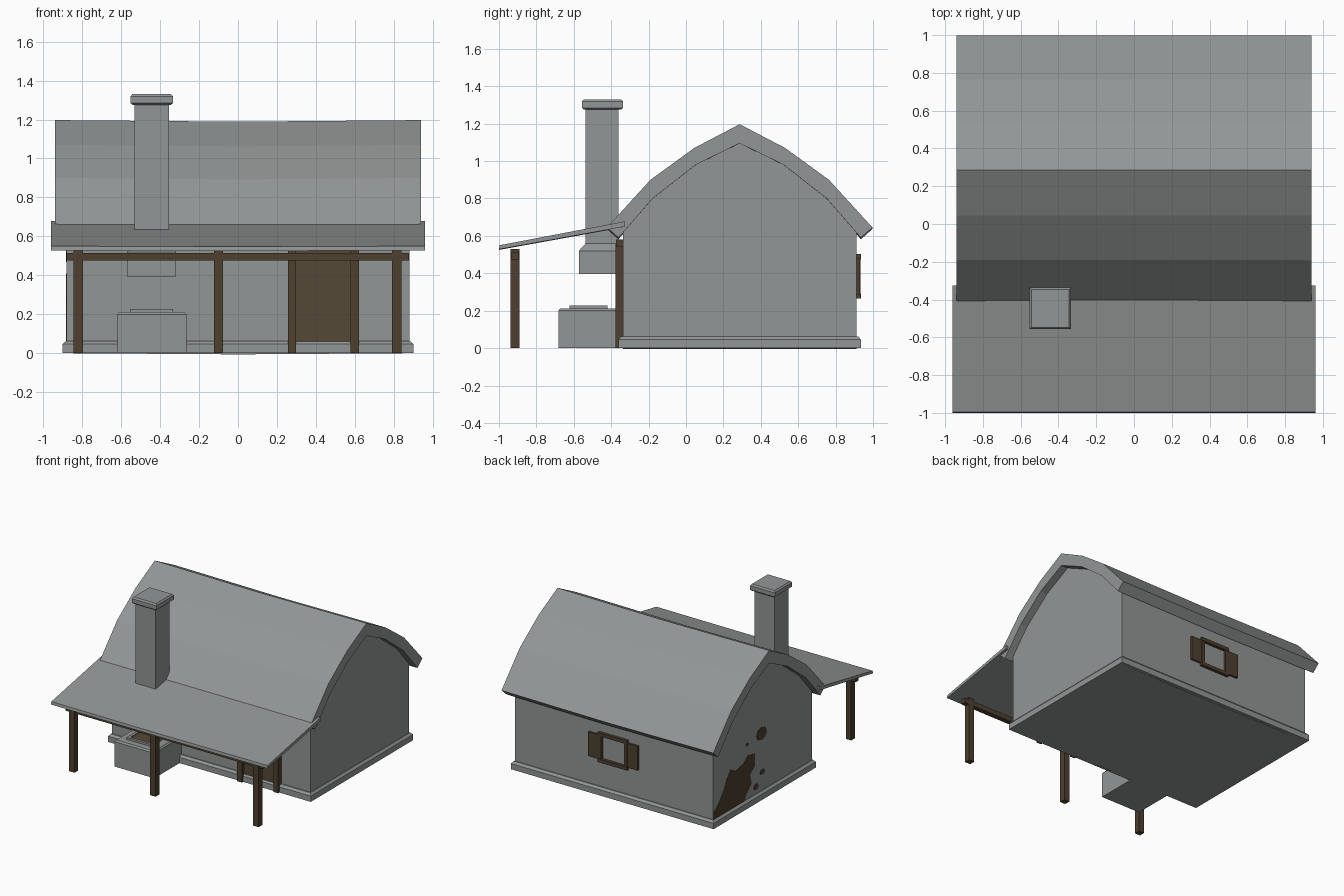
import bpy, bmesh, math
from mathutils import Vector

if "Cube" in bpy.data.objects:
    bpy.data.objects.remove(bpy.data.objects["Cube"])


def material(name, rgb):
    m = bpy.data.materials.new(name)
    m.diffuse_color = (*rgb, 1)
    m.use_nodes = True
    m.node_tree.nodes["Principled BSDF"].inputs["Base Color"].default_value = m.diffuse_color
    return m


STONE = material("grey_plaster", (0.29, 0.305, 0.305))
WOOD = material("dark_timber", (0.075, 0.05, 0.028))
PLANK = material("door_timber", (0.09, 0.065, 0.037))


def finish(name, bm, mat):
    bmesh.ops.recalc_face_normals(bm, faces=bm.faces)
    mesh = bpy.data.meshes.new(name)
    bm.to_mesh(mesh)
    bm.free()
    mesh.materials.append(mat)
    ob = bpy.data.objects.new(name, mesh)
    bpy.context.collection.objects.link(ob)
    return ob


def skin(name, loops, mat):
    """Join equal-length closed loops into a capped solid."""
    bm = bmesh.new()
    rings = [[bm.verts.new(p) for p in loop] for loop in loops]
    for a, b in zip(rings, rings[1:]):
        for i in range(len(a)):
            j = (i + 1) % len(a)
            bm.faces.new((a[i], a[j], b[j], b[i]))
    bm.faces.new(rings[0])
    bm.faces.new(rings[-1])
    return finish(name, bm, mat)


def stack(name, mat, *levels):
    """Rectangular levels (x0, x1, y0, y1, z) from bottom to top."""
    return skin(name, [[(a, c, z), (b, c, z), (b, d, z), (a, d, z)]
                       for a, b, c, d, z in levels], mat)


def box(name, mat, x0, x1, y0, y1, z0, z1):
    return stack(name, mat, (x0, x1, y0, y1, z0), (x0, x1, y0, y1, z1))


def extrude_x(name, mat, profile, stations):
    """Extrude a (y, z) profile through (x, sag) stations."""
    return skin(name, [[(x, y, z - s) for y, z in profile] for x, s in stations], mat)


# House walls with curved gables
RIDGE = 0.287
inner = [(0.648, 0.59), (0.465, 0.80), (0.235, 0.98), (0, 1.095)]
outer = [(0.71, 0.645), (0.477, 0.90), (0.243, 1.07), (0, 1.197)]


def arch(half):
    return [(RIDGE - d, z) for d, z in half] + [(RIDGE + d, z) for d, z in half[-2::-1]]


walls = [(-0.338, 0)] + arch([(0.625, 0.617)] + inner[1:]) + [(0.912, 0)]
extrude_x("house_walls", STONE, walls, [(-0.88, 0), (0, 0.006), (0.88, 0)])

# Base course with a sloped top
stack("base_course", STONE,
      (-0.90, 0.90, -0.362, 0.935, 0), (-0.90, 0.90, -0.362, 0.935, 0.046),
      (-0.885, 0.885, -0.347, 0.92, 0.063))

# Thick bowed main roof with a slightly sagging ridge
extrude_x("main_roof", STONE, arch(outer) + arch(inner)[::-1],
          [(-0.94, 0), (0, 0.008), (0.94, 0)])

# Lean-to porch roof
extrude_x("porch_roof", STONE,
          [(-1.0, 0.528), (-0.996, 0.55), (-0.325, 0.678), (-0.325, 0.65)],
          [(-0.96, 0), (0, 0.003), (0.96, 0)])

# Porch posts and beam
for x in (-0.82, -0.10, 0.815):
    box("porch_post", WOOD, x - 0.024, x + 0.024, -0.937, -0.89, 0, 0.53)
box("porch_beam", WOOD, -0.88, 0.877, -0.933, -0.894, 0.475, 0.515)

# Door, jambs and lintel
box("door", PLANK, 0.29, 0.585, -0.352, -0.33, 0.06, 0.55)
for x in (0.278, 0.60):
    box("door_jamb", WOOD, x - 0.021, x + 0.021, -0.377, -0.33, 0, 0.56)
box("door_lintel", WOOD, 0.245, 0.633, -0.375, -0.33, 0.54, 0.58)

# Outdoor hearth with raised rim and fuel bed
stack("hearth", STONE,
      (-0.62, -0.265, -0.682, -0.34, 0), (-0.62, -0.265, -0.682, -0.34, 0.2),
      (-0.61, -0.275, -0.672, -0.34, 0.212))
RX0, RX1, RY0, RY1, W = -0.555, -0.335, -0.622, -0.42, 0.02
for a, b, c, d in ((RX0, RX1, RY0, RY0 + W), (RX0, RX1, RY1 - W, RY1),
                   (RX0, RX0 + W, RY0 + W, RY1 - W), (RX1 - W, RX1, RY0 + W, RY1 - W)):
    box("hearth_rim", STONE, a, b, c, d, 0.205, 0.228)
box("fuel_bed", PLANK, RX0 + W, RX1 - W, RY0 + W, RY1 - W, 0.21, 0.218)

# Smoke hood, chimney shaft and cap
stack("chimney", STONE,
      (-0.57, -0.318, -0.573, -0.335, 0.395), (-0.57, -0.318, -0.573, -0.335, 0.52),
      (-0.532, -0.355, -0.537, -0.36, 0.56), (-0.532, -0.355, -0.537, -0.36, 1.29))
stack("chimney_cap", STONE,
      (-0.54, -0.345, -0.545, -0.347, 1.275), (-0.553, -0.333, -0.557, -0.336, 1.285),
      (-0.553, -0.333, -0.557, -0.336, 1.318), (-0.543, -0.343, -0.547, -0.346, 1.33))

# Rear window frame and open shutters
for s in (-1, 1):
    x = s * 0.115
    box("window_side", WOOD, x - 0.015, x + 0.015, 0.905, 0.932, 0.275, 0.49)
    z = 0.383 + s * 0.105
    box("window_rail", WOOD, -0.13, 0.13, 0.905, 0.935, z - 0.014, z + 0.014)
    a, b = sorted((s * 0.125, s * 0.22))
    box("window_shutter", WOOD, a, b, 0.905, 0.928, 0.285, 0.48)


# Bare patches on the left wall
def patch(name, outline):
    skin(name, [[(x, y, z) for y, z in outline] for x in (-0.884, -0.876)], WOOD)


patch("bare_patch", [(0.908, 0.063), (0.90, 0.12), (0.84, 0.17), (0.775, 0.25), (0.74, 0.32),
                     (0.69, 0.38), (0.62, 0.345), (0.53, 0.365), (0.47, 0.41), (0.385, 0.39),
                     (0.39, 0.29), (0.45, 0.25), (0.43, 0.17), (0.50, 0.10), (0.52, 0.063)])
for y, z, r in ((0.30, 0.52, 0.065), (0.37, 0.12, 0.03), (0.29, 0.21, 0.028), (0.48, 0.50, 0.016)):
    patch("bare_spot", [(y + r * math.cos(i * math.pi / 4), z + 0.8 * r * math.sin(i * math.pi / 4))
                        for i in range(8)])
